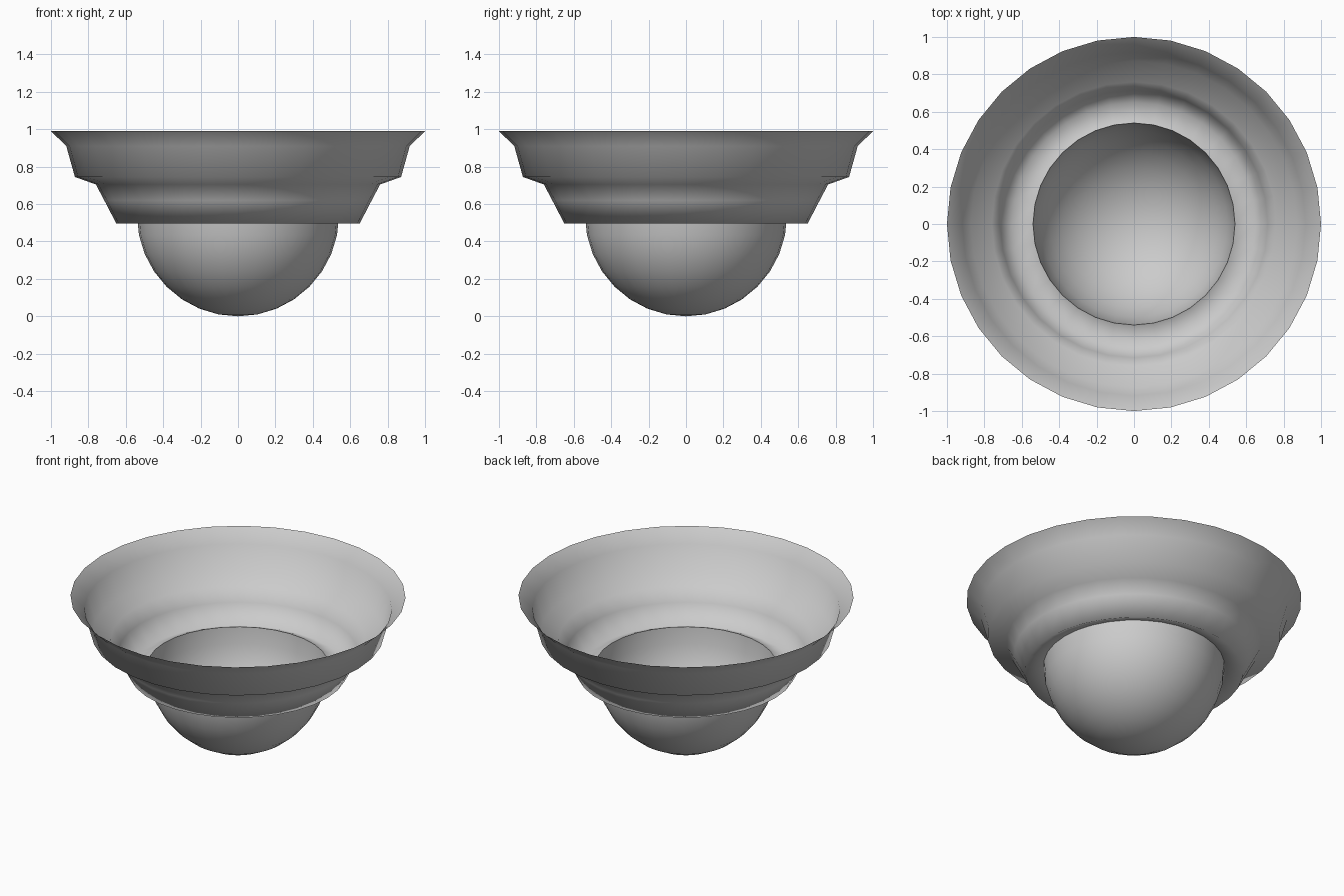
import bpy, bmesh, math

if "Cube" in bpy.data.objects:
    bpy.data.objects.remove(bpy.data.objects["Cube"])

SIDES = 32


def lathe(name, profile):
    """Revolve an (r, z) profile about z; r = 0 becomes a single pole."""
    bm = bmesh.new()
    rings = []
    for r, z in profile:
        n = 1 if r < 1e-6 else SIDES
        rings.append([bm.verts.new((r * math.cos(2 * math.pi * i / SIDES),
                                    r * math.sin(2 * math.pi * i / SIDES), z))
                      for i in range(n)])
    for a, b in zip(rings, rings[1:]):
        for i in range(SIDES):
            j = (i + 1) % SIDES
            if len(a) == 1:
                bm.faces.new((a[0], b[j], b[i]))
            else:
                bm.faces.new((a[i], a[j], b[j], b[i]))
    for f in bm.faces:
        f.smooth = True
    me = bpy.data.meshes.new(name)
    bm.to_mesh(me)
    bm.free()
    ob = bpy.data.objects.new(name, me)
    bpy.context.collection.objects.link(ob)
    return ob


# Lower bowl: open hemisphere
R = 0.54
step = math.pi / SIDES * 2
bowl = [(R * math.sin(k * math.pi / 16), R - R * math.cos(k * math.pi / 16))
        for k in range(9)]
lathe("round_bowl", bowl)

# Stepped flaring collar, open at the top
lathe("stepped_collar", [(0.54, 0.54), (0.65, 0.495), (0.715, 0.62), (0.76, 0.705),
                         (0.872, 0.745), (0.918, 0.91), (1.0, 0.99)])
